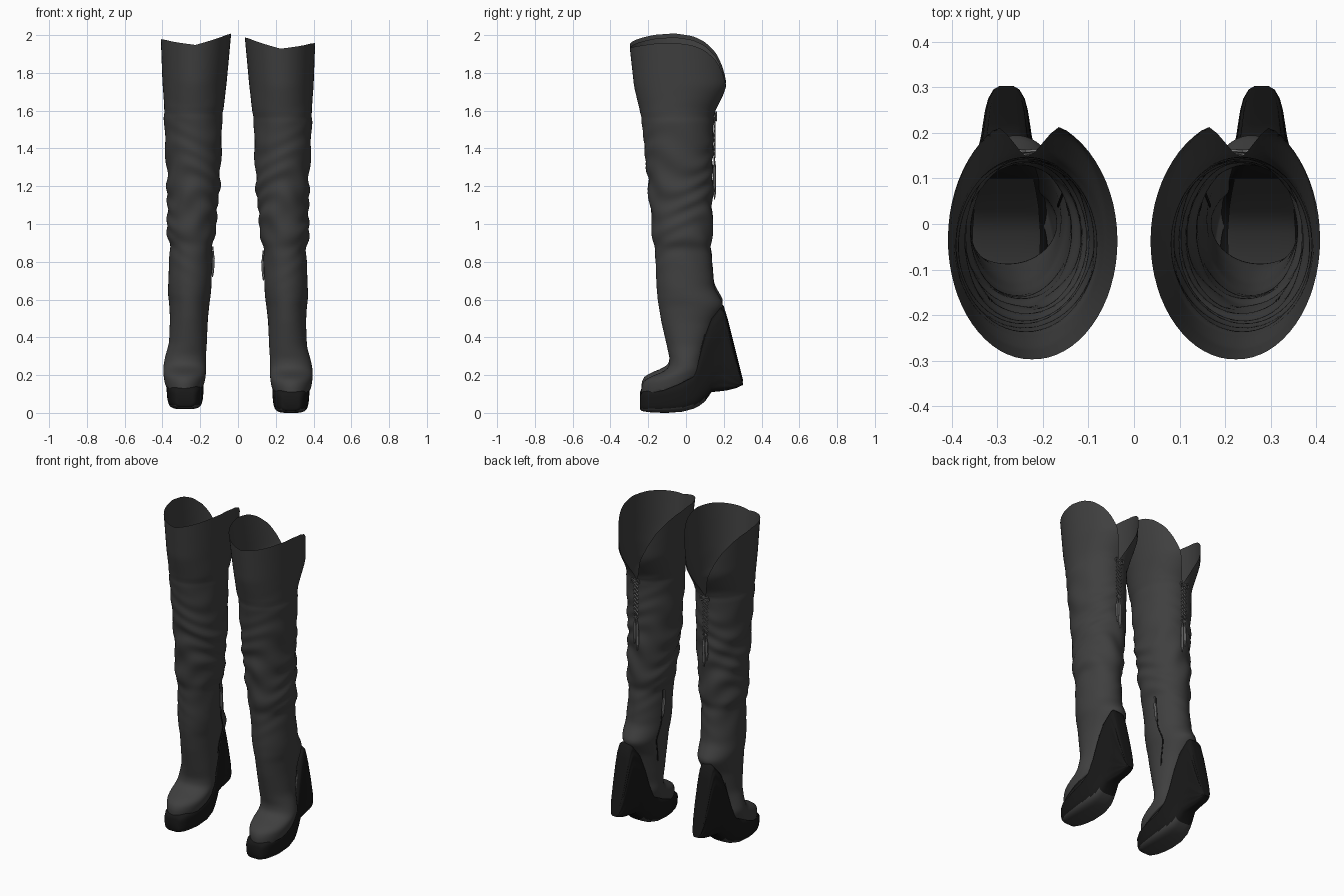
import bpy, bmesh, math
from mathutils import Vector

cube = bpy.data.objects.get("Cube")
if cube:
    bpy.data.objects.remove(cube)


def material(name, value):
    mat = bpy.data.materials.new(name)
    mat.use_nodes = True
    colour = (value, value, value, 1)
    mat.diffuse_color = colour
    mat.node_tree.nodes["Principled BSDF"].inputs["Base Color"].default_value = colour
    return mat


leather = material("charcoal leather", 0.05)
black = material("black sole", 0.009)
metal = material("grey cord", 0.18)

# Leg profile: height, front y, back y, inner x, outer x
LEG = [
    (.09, -.235, .09, .19, .38), (.15, -.235, .09, .175, .39),
    (.185, -.21, .09, .17, .395), (.205, -.15, .09, .17, .395),
    (.23, -.095, .09, .17, .395), (.28, -.085, .09, .17, .385),
    (.35, -.10, .11, .165, .365), (.48, -.13, .15, .16, .36),
    (.57, -.145, .2, .15, .365), (.60, -.15, .185, .145, .37),
    (.66, -.155, .15, .14, .37), (.87, -.165, .13, .135, .36),
    (.91, -.175, .14, .122, .375), (1.2, -.20, .14, .095, .375),
    (1.55, -.235, .145, .082, .393), (1.6, -.245, .155, .075, .39),
    (1.73, -.275, .235, .06, .40), (2, -.305, .235, .035, .41)]
# Rim: degrees from the back, height
RIM = [(0, 1.57), (8, 1.62), (16, 1.68), (25, 1.745), (35, 1.82), (45, 1.875), (60, 1.93),
       (75, 1.96), (95, 1.974), (120, 1.968), (150, 1.948), (180, 1.928)]
# Lower edge of the leather: y, height
WELT = [(-.24, .098), (-.12, .118), (-.04, .15), (.04, .19)]
# Sole and wedge: y, top, bottom, half width
SOLE = [
    (-.243, .09, .02, .045), (-.235, .11, .01, .062), (-.2, .125, .004, .08),
    (-.15, .132, .001, .093), (-.1, .142, 0, .1), (-.02, .165, .006, .103),
    (.04, .22, .022, .097), (.07, .3, .037, .09), (.1, .41, .06, .082),
    (.135, .5, .11, .074), (.185, .56, .115, .06), (.2, .545, .117, .057),
    (.22, .48, .12, .054), (.25, .36, .127, .049), (.275, .26, .135, .042),
    (.295, .18, .145, .03), (.303, .15, .147, .016)]
N = 64


def lookup(table, x):
    """Linear interpolation of every column of a table."""
    for a, b in zip(table, table[1:]):
        if x <= b[0]:
            t = max(0, (x - a[0]) / (b[0] - a[0]))
            return [p + (q - p) * t for p, q in zip(a[1:], b[1:])]
    return list(table[-1][1:])


def leg_point(angle, z):
    """Point on the leather at an angle from the back and a height."""
    samples = [lookup(LEG, z + d) for d in (-.014, 0, .014)]
    front, back, inner, outer = [sum(c) / len(samples) for c in zip(*samples)]
    s, c = math.sin(angle), math.cos(angle)
    # Slouch folds, strongest around the knee
    amount = .0045 * math.exp(-((z - 1.15) / .3) ** 2)
    slope = .5 * math.sin(angle * 2 + z * 9)
    fold = amount * (math.sin(z * 52 + slope * 6) + .7 * math.sin(z * 31 - 3 * s + 2 * c))
    # Seam below the cuff
    fold -= .003 * math.exp(-((z - 1.565) / .012) ** 2)
    x = (inner + outer) / 2 + ((outer - inner) / 2 + fold) * s
    y = (front + back) / 2 + ((back - front) / 2 + fold) * c
    return Vector((x, y, max(z, lookup(WELT, y)[0])))


def finish(name, bm, mats, side, angle=50):
    """Place the left form, or its mirror image for the other boot."""
    for v in bm.verts:
        v.co.x *= side
        v.co.z += .02 if side < 0 else 0
    bmesh.ops.remove_doubles(bm, verts=bm.verts, dist=.0002)
    bmesh.ops.recalc_face_normals(bm, faces=bm.faces)
    mesh = bpy.data.meshes.new(name)
    bm.to_mesh(mesh)
    bm.free()
    obj = bpy.data.objects.new(("left_" if side > 0 else "right_") + name, mesh)
    bpy.context.collection.objects.link(obj)
    for m in mats:
        mesh.materials.append(m)
    bpy.ops.object.select_all(action="DESELECT")
    obj.select_set(True)
    bpy.context.view_layer.objects.active = obj
    bpy.ops.object.shade_smooth_by_angle(angle=math.radians(angle))


def loft(bm, rings, caps):
    """Skin closed rings of points and cap the chosen ends."""
    rows = [[bm.verts.new(p) for p in ring] for ring in rings]
    for a, b in zip(rows, rows[1:]):
        for i in range(len(a)):
            j = (i + 1) % len(a)
            bm.faces.new((a[i], a[j], b[j], b[i]))
    for end in caps:
        bm.faces.new(rows[end])


def tube(bm, points, radii, sides=6):
    """Round cord along points with a radius at each point."""
    points = [Vector(p) for p in points]
    rings = []
    for i, p in enumerate(points):
        d = points[min(i + 1, len(points) - 1)] - points[max(i - 1, 0)]
        u = d.orthogonal().normalized()
        w = d.normalized().cross(u)
        turns = [math.tau * k / sides for k in range(sides)]
        rings.append([p + (u * math.cos(t) + w * math.sin(t)) * radii[i] for t in turns])
    loft(bm, rings, (0, -1))


def build_leg(side):
    bm = bmesh.new()
    angles = [math.tau * i / N for i in range(N)]
    steps, cuff = 110, 20
    rings = [[leg_point(a, .09 + 1.48 * k / steps) for a in angles] for k in range(steps + 1)]
    for k in range(1, cuff + 1):
        ring = []
        for a in angles:
            turn = math.degrees(min(a, math.tau - a))
            top = lookup(RIM, turn)[0] - .015 * math.sin(a) * min(1, turn / 45)
            ring.append(leg_point(a, 1.57 + (top - 1.57) * k / cuff))
        rings.append(ring)
    loft(bm, rings, ())
    finish("leather_shaft", bm, [leather], side)


def section(y, top, bottom, half, ribbed):
    """Rounded box outline across the sole, with flutes on the wedge."""
    ring = []
    for i in range(N):
        t = math.tau * i / N
        c, s = math.cos(t), math.sin(t)
        rib = .95 if ribbed and i % 4 < 2 else 1
        z = math.copysign(abs(s) ** .5, s)
        x = half * rib * math.copysign(abs(c) ** .5, c) * (.94 + .06 * z)
        ring.append((.28 + x, y, (top + bottom) / 2 + (top - bottom) / 2 * z))
    return ring


def build_sole(side):
    bm = bmesh.new()
    loft(bm, [section(*row, row[0] > .15) for row in SOLE], (0, -1))
    bmesh.ops.recalc_face_normals(bm, faces=bm.faces)
    # Tread under the forefoot
    for f in bm.faces:
        if f.normal.z < -.5 and -.235 < f.calc_center_median().y < .1:
            f.material_index = 1
    finish("wedge_sole", bm, [black, leather], side)
    # Footbed inside the boot
    bm = bmesh.new()
    bed = [(y, top + .012, top + .004, half * .76) for y, top, _, half in SOLE if -.12 < y < .12]
    loft(bm, [section(*row, False) for row in bed], (0, -1))
    finish("footbed", bm, [leather], side)


def build_lacing(side):
    bm = bmesh.new()
    x, y = .238, .146
    # Crossed laces, bow and hanging tassels
    for s in (-1, 1):
        zigzag = [(x + s * .014 * (-1) ** k, y + .005, 1.57 - .024 * k) for k in range(11)]
        tube(bm, zigzag, [.005] * len(zigzag))
        loop = [(x + s * .03 * math.sin(t * .5), y + .014, 1.56 + .012 * math.sin(t))
                for t in (k * math.pi / 6 for k in range(13))]
        tube(bm, loop, [.0045] * len(loop))
        end = 1.17 if s > 0 else 1.13
        tail = [(x, y + .004, 1.34), (x + s * .008, y + .005, 1.31),
                (x + s * .009, y + .005, 1.28), (x + s * .01, y + .005, end + .04),
                (x + s * .01, y + .005, end)]
        tube(bm, tail, [.004, .004, .009, .009, .002])
    finish("back_lacing", bm, [metal], side)


def build_zip(side):
    # Inner zip line follows the leather
    angle = math.radians(-75)
    bm = bmesh.new()
    line = [leg_point(angle, .42 + .44 * k / 24) for k in range(25)]
    tube(bm, line, [.004] * len(line))
    finish("zip", bm, [black], side)
    bm = bmesh.new()
    tops = [leg_point(angle, z) - Vector((.008, 0, 0)) for z in (.86, .82, .8, .73, .7)]
    tube(bm, tops, [.004, .004, .009, .008, .003])
    finish("zip_pull", bm, [metal], side)


for side in (1, -1):
    build_leg(side)
    build_sole(side)
    build_lacing(side)
    build_zip(side)
